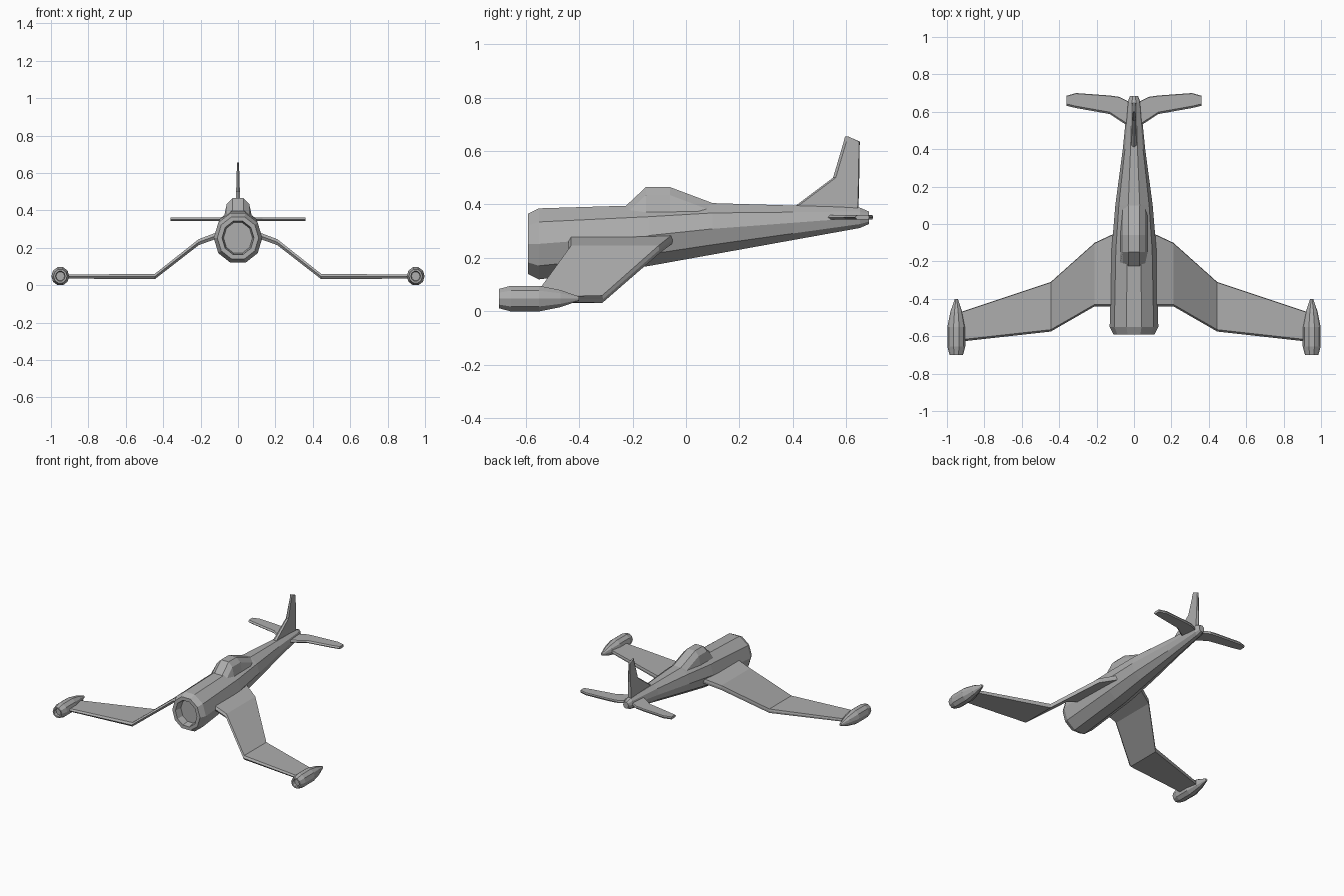
import bpy
import bmesh
import math
from mathutils import Vector

default_cube = bpy.data.objects.get("Cube")
if default_cube:
    bpy.data.objects.remove(default_cube, do_unlink=True)

# One plain grey for the whole aircraft
grey = (0.42, 0.42, 0.42, 1)
metal = bpy.data.materials.new("plain_grey")
metal.use_nodes = True
metal.diffuse_color = grey
metal.node_tree.nodes["Principled BSDF"].inputs["Base Color"].default_value = grey


def loft(name, rings, mirrored=False, scoop=None):
    """Skin matching loops, cap the ends and optionally hollow the first cap."""
    bm = bmesh.new()
    loops = [[bm.verts.new(point) for point in ring] for ring in rings]
    for near, far in zip(loops, loops[1:]):
        for i in range(len(near)):
            bm.faces.new((near[i - 1], near[i], far[i], far[i - 1]))
    front = bm.faces.new(loops[0])
    bm.faces.new(loops[-1])
    bmesh.ops.recalc_face_normals(bm, faces=bm.faces)
    if scoop:
        for thickness, depth in ((scoop, 0), (scoop / 3, -scoop * 2)):
            bmesh.ops.inset_region(bm, faces=[front], thickness=thickness, depth=depth)
    mesh = bpy.data.meshes.new(name)
    bm.to_mesh(mesh)
    bm.free()
    mesh.materials.append(metal)
    part = bpy.data.objects.new(name, mesh)
    bpy.context.collection.objects.link(part)
    if mirrored:
        mirror = part.modifiers.new("mirror", "MIRROR")
        mirror.use_mirror_merge = False


def ten_sided(centre, half_width, half_height):
    """Ten-sided loop across the y axis, flat at top and bottom."""
    corners = [math.tau * step / 10 for step in range(10)]
    tallest = max(math.sin(angle) for angle in corners)
    return [centre + Vector((half_width * math.cos(angle), 0,
                             half_height * math.sin(angle) / tallest))
            for angle in corners]


def blade_section(lead, trail, thickness):
    """Thin six-point section with bevelled leading and trailing edges."""
    chord = (trail - lead).normalized()
    up = thickness / 2
    start, end = lead + chord * 0.01, trail - chord * 0.003
    return [lead, start + up, end + up, trail, end - up, start - up]


# Fuselage: the belly rises steadily and the spine peaks behind the cockpit
def body_ring(y, half_width, scale=1, shift=0):
    belly = max(0.12, 0.195 + 0.18 * y)
    spine = 0.405 - 0.03 * abs(y - 0.1)
    centre = Vector((0, y + shift, (spine + belly) / 2))
    return ten_sided(centre, half_width * scale, (spine - belly) / 2 * scale)


stations = [(-0.55, 0.13), (-0.14, 0.12), (0.1, 0.1), (0.4, 0.06), (0.65, 0.035)]
nose = body_ring(*stations[0], scale=0.85, shift=-0.04)
tail = body_ring(*stations[-1], scale=0.6, shift=0.035)
loft("fuselage", [nose, *(body_ring(*s) for s in stations), tail], scoop=0.025)


# Canopy: flat roof, sloping shoulders and flared sides
def canopy_ring(y, roof):
    half = [(0.03, roof), (0.06, roof - 0.03), (0.08, 0.34)]
    return [(x, y, z) for x, z in half] + [(-x, y, z) for x, z in reversed(half)]


loft("canopy", [canopy_ring(y, roof) for y, roof in
                ((-0.23, 0.39), (-0.15, 0.465), (-0.06, 0.465), (0.1, 0.405))])

# Cranked wings: span, leading edge, trailing edge, height
wing_stations = [(0.06, -0.44, -0.03, 0.285), (0.21, -0.44, -0.1, 0.23),
                 (0.445, -0.575, -0.31, 0.046), (0.94, -0.63, -0.475, 0.046)]
loft("wing", [blade_section(Vector((x, lead, z)), Vector((x, trail, z)),
                            Vector((0, 0, 0.035 - 0.015 * x)))
              for x, lead, trail, z in wing_stations], mirrored=True)

# Wing tip pods with open fronts
loft("wing_tip_pod", [ten_sided(Vector((0.95, y, 0.048)), radius, radius)
                      for y, radius in ((-0.7, 0.036), (-0.655, 0.048), (-0.55, 0.048),
                                        (-0.47, 0.032), (-0.4, 0.008))],
     mirrored=True, scoop=0.01)

# Tail fin: height, leading edge, trailing edge
loft("tail_fin", [blade_section(Vector((0, lead, z)), Vector((0, trail, z)),
                                Vector((0.05 - 0.06 * z, 0, 0)))
                  for z, lead, trail in ((0.38, 0.39, 0.645), (0.5, 0.55, 0.648),
                                         (0.635, 0.59, 0.65), (0.655, 0.595, 0.605))],
     )

# Tailplanes: span, leading edge, trailing edge
tailplane_stations = [(0.01, 0.51, 0.645), (0.08, 0.555, 0.68),
                      (0.13, 0.588, 0.687), (0.31, 0.62, 0.7), (0.362, 0.632, 0.685)]
loft("tailplane", [blade_section(Vector((x, lead, 0.352)), Vector((x, trail, 0.352)),
                                 Vector((0, 0, 0.018)))
                   for x, lead, trail in tailplane_stations], mirrored=True)
